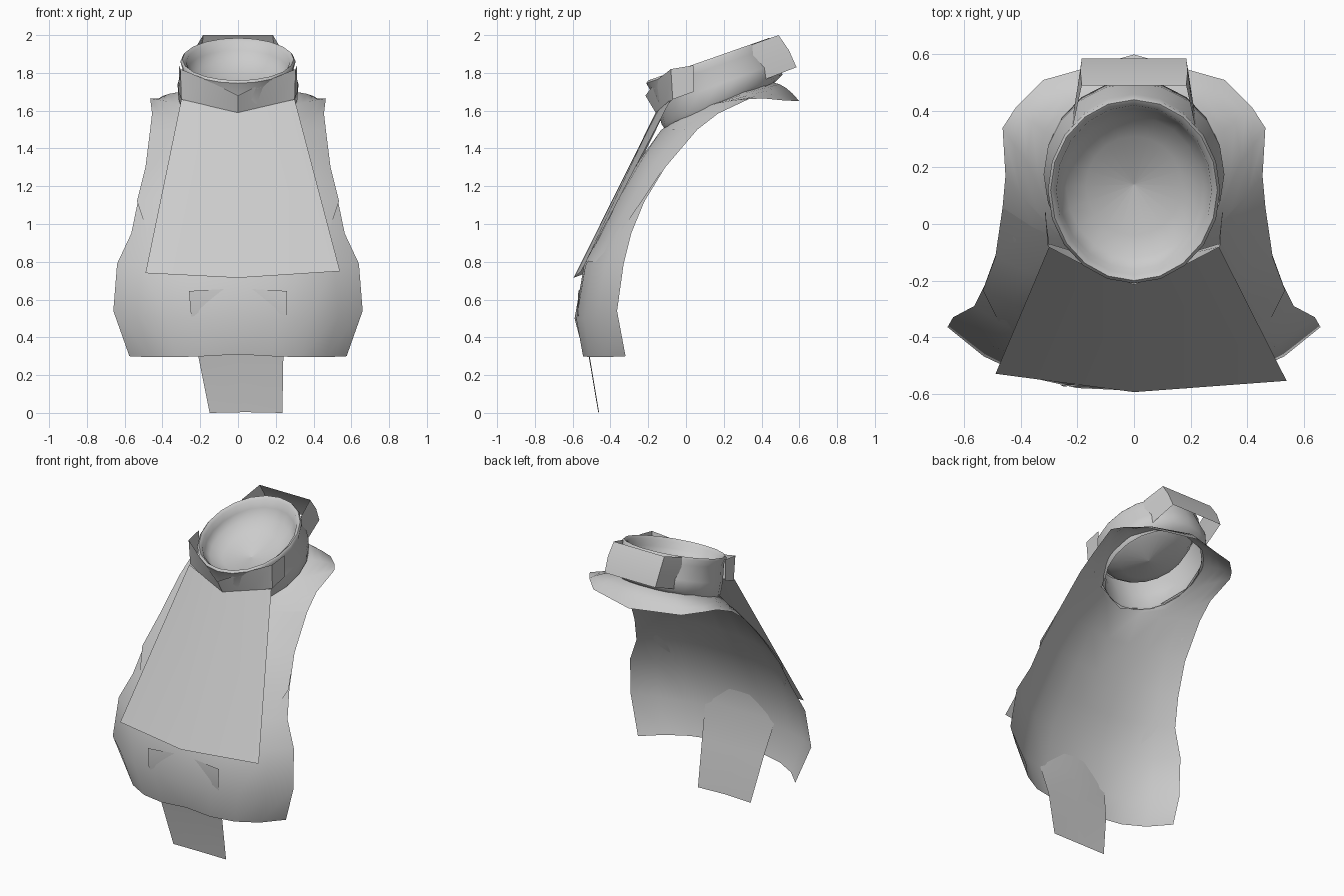
import bpy, math
from mathutils import Vector


def grid(name, rows, closed=False, mirror=False, angle=40):
    """Skin a surface across rows that hold equal numbers of points."""
    n = len(rows[0])
    verts = [tuple(p) for r in rows for p in r]
    faces = []
    for i in range(len(rows) - 1):
        for j in range(n if closed else n - 1):
            k = (j + 1) % n
            faces.append((i * n + j, i * n + k, (i + 1) * n + k, (i + 1) * n + j))
    me = bpy.data.meshes.new(name)
    me.from_pydata(verts, [], faces)
    me.update()
    ob = bpy.data.objects.new(name, me)
    bpy.context.collection.objects.link(ob)
    bpy.ops.object.select_all(action='DESELECT')
    ob.select_set(True)
    bpy.context.view_layer.objects.active = ob
    if mirror:
        m = ob.modifiers.new("Mirror", 'MIRROR')
        m.merge_threshold = 0.002
        bpy.ops.object.modifier_apply(modifier=m.name)
    bpy.ops.object.shade_smooth_by_angle(angle=math.radians(angle))
    return ob


def arc(a, m, b, steps=4):
    """Quadratic curve passing through three points."""
    a, m, b = Vector(a), Vector(m), Vector(b)
    out = []
    for i in range(steps + 1):
        t = i / steps
        out.append(a * (2 * t - 1) * (t - 1) + m * 4 * t * (1 - t) + b * t * (2 * t - 1))
    return out


def both_sides(half):
    """Extend a half profile that starts on x = 0 across to the other side."""
    return [(-x, y, z) for x, y, z in reversed(half[1:])] + list(half)


# chest shell: rows run from centre (or neck opening) out to the free edge
shell = [
    ((0, -.54, .31), (.33, -.51, .295), (.575, -.32, .30)),
    ((0, -.59, .50), (.38, -.54, .50), (.66, -.365, .54)),
    ((0, -.54, .78), (.36, -.495, .78), (.64, -.33, .79)),
    ((0, -.445, .96), (.33, -.41, .96), (.565, -.29, .95)),
    ((0, -.345, 1.15), (.30, -.31, 1.15), (.53, -.22, 1.12)),
    ((0, -.24, 1.34), (.27, -.20, 1.34), (.49, -.11, 1.30)),
    ((0, -.13, 1.50), (.25, -.06, 1.50), (.465, .06, 1.50)),
    ((.20, -.06, 1.54), (.34, .04, 1.55), (.455, .17, 1.585)),
    ((.30, .13, 1.63), (.38, .22, 1.65), (.465, .34, 1.665)),
    ((.27, .30, 1.70), (.36, .36, 1.69), (.42, .41, 1.665)),
    ((.19, .41, 1.73), (.25, .46, 1.71), (.32, .51, 1.655)),
    ((0, .46, 1.75), (0, .53, 1.72), (0, .60, 1.65)),
]
grid("chest_shell", [arc(*r) for r in shell], mirror=True)

# overlapping upper layer that narrows under the front panel
layer = [
    ((0, -.13, 1.50), (.25, -.063, 1.50), (.465, .058, 1.50)),
    ((0, -.245, 1.34), (.27, -.205, 1.34), (.49, -.115, 1.30)),
    ((0, -.355, 1.15), (.30, -.32, 1.15), (.535, -.235, 1.12)),
    ((0, -.47, .92), (.28, -.445, .92), (.46, -.385, .90)),
    ((0, -.535, .80), (.22, -.52, .80), (.38, -.48, .80)),
]
grid("upper_layer", [arc(*r) for r in layer], mirror=True)

# collar: tilted oval loops (front y, back y, front z, back z, half width)
loops = [
    (-.11, .47, 1.50, 1.75, .29),
    (-.13, .51, 1.53, 1.79, .315),
    (-.15, .50, 1.62, 1.86, .32),
    (-.19, .46, 1.71, 1.94, .295),
    (-.21, .45, 1.745, 1.975, .305),
    (-.20, .44, 1.76, 1.985, .295),
    (-.18, .42, 1.745, 1.97, .275),
    (-.16, .41, 1.71, 1.92, .268),
    (-.12, .38, 1.69, 1.86, .24),
    (-.04, .31, 1.68, 1.79, .17),
    (.139, .141, 1.705, 1.706, .001),
]


def oval(yf, yb, zf, zb, rx, sides=20):
    pts = []
    for i in range(sides):
        a = 2 * math.pi * i / sides
        t = (1 - math.cos(a)) / 2
        pts.append((rx * math.sin(a), yf + (yb - yf) * t, zf + (zb - zf) * t))
    return pts


grid("collar", [oval(*l) for l in loops], closed=True, angle=60)

# pointed yoke band around the front of the collar
grid("front_yoke", [
    both_sides([(0, -.155, 1.58), (.17, -.11, 1.62), (.30, -.07, 1.66), (.315, .04, 1.70)]),
    both_sides([(0, -.215, 1.68), (.17, -.15, 1.765), (.305, -.08, 1.82), (.312, .04, 1.84)]),
], angle=30)

# square band behind the neck
grid("back_band", [
    both_sides([(0, .585, 1.83), (.185, .585, 1.83), (.215, .38, 1.75)]),
    both_sides([(0, .545, 1.92), (.19, .545, 1.92), (.22, .36, 1.85)]),
    both_sides([(0, .49, 2.0), (.185, .49, 2.0), (.215, .35, 1.95)]),
], angle=20)

# flared front panel with a soft centre fold
grid("front_panel", [
    [(-.30, -.08, 1.66), (0, -.16, 1.59), (.30, -.08, 1.66)],
    [(-.49, -.53, .74), (0, -.595, .715), (.54, -.555, .75)],
])

# hanging strip, its upper end tucked into the shell
grid("hanging_strip", [
    [(-.26, -.57, .645), (0, -.555, .66), (.26, -.57, .645)],
    [(-.25, -.575, .53), (0, -.56, .53), (.26, -.575, .53)],
    [(-.21, -.51, .30), (.01, -.515, .30), (.24, -.51, .30)],
    [(-.15, -.46, 0), (.04, -.465, .004), (.235, -.46, 0)],
])
